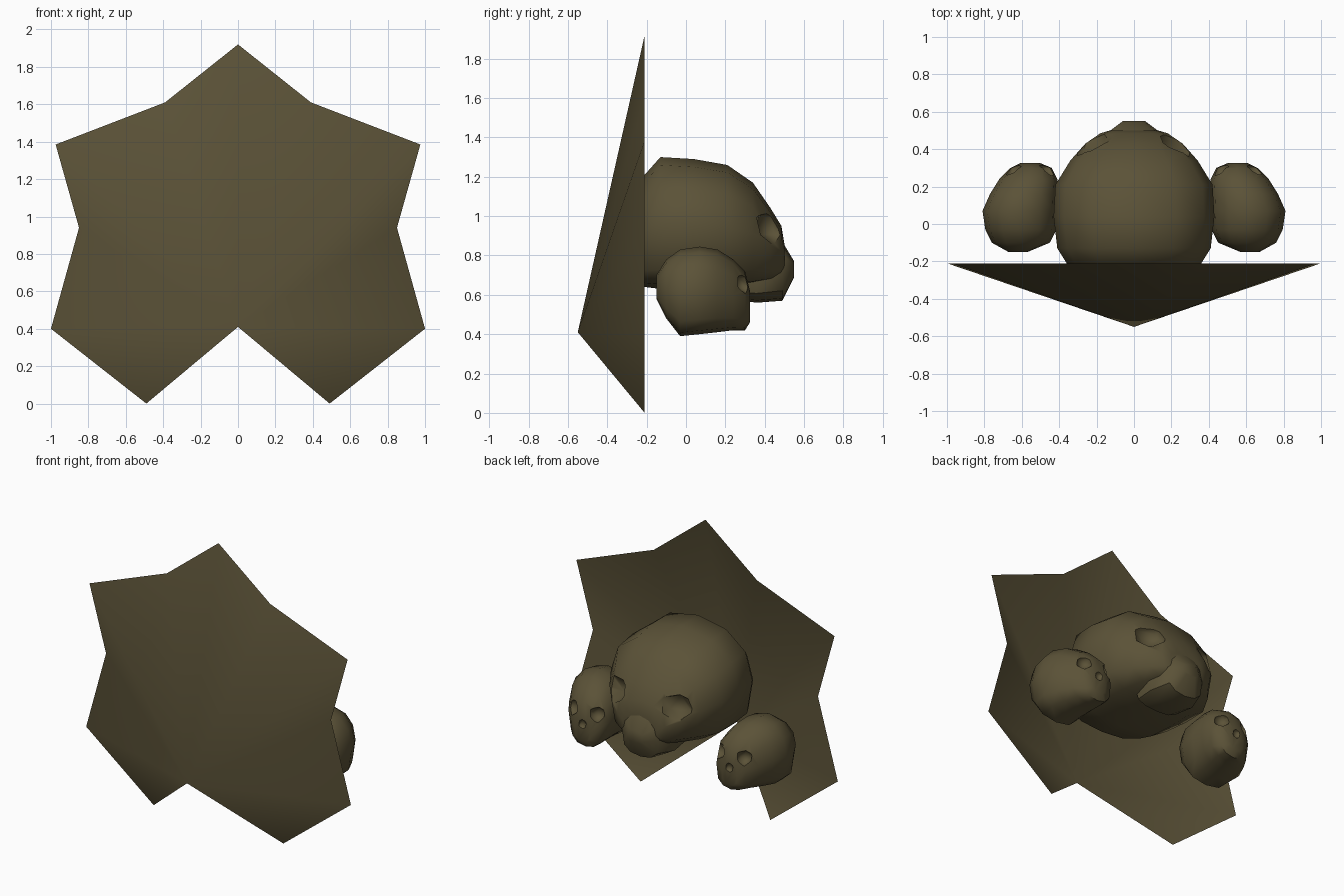
import bpy, bmesh, math
from mathutils import Vector

old = bpy.data.objects.get("Cube")
if old:
    bpy.data.objects.remove(old, do_unlink=True)

# One dull bronze colour for everything
bronze = bpy.data.materials.new("dull_bronze")
bronze.use_nodes = True
colour = (0.105, 0.085, 0.039, 1)
bronze.diffuse_color = colour
bronze.node_tree.nodes["Principled BSDF"].inputs["Base Color"].default_value = colour


def make_object(name, bm):
    mesh = bpy.data.meshes.new(name)
    bm.to_mesh(mesh)
    bm.free()
    mesh.materials.append(bronze)
    obj = bpy.data.objects.new(name, mesh)
    bpy.context.collection.objects.link(obj)
    return obj


def shade(obj, degrees):
    bpy.ops.object.select_all(action="DESELECT")
    obj.select_set(True)
    bpy.context.view_layer.objects.active = obj
    bpy.ops.object.shade_smooth_by_angle(angle=math.radians(degrees))


def loft(name, sections, under=(0.85, 0.6), sides=12):
    """Loft of rounded sections along y: (y, x min, x max, z min, z max)."""
    bm = bmesh.new()
    rings = []
    for y, x0, x1, z0, z1 in sections:
        ring = []
        for i in range(sides):
            a = math.tau * i / sides
            c, s = math.cos(a), math.sin(a)
            # Flatter underneath, rounder on the crown
            wide, tall = under if s < 0 else (0.95, 0.9)
            x = math.copysign(abs(c) ** wide, c)
            z = math.copysign(abs(s) ** tall, s)
            ring.append(bm.verts.new(((x0 + x1) / 2 + x * (x1 - x0) / 2, y,
                                      (z0 + z1) / 2 + z * (z1 - z0) / 2)))
        rings.append(ring)
    for a, b in zip(rings, rings[1:]):
        for i in range(sides):
            j = (i + 1) % sides
            bm.faces.new((a[i], a[j], b[j], b[i]))
    bm.faces.new(rings[0])
    bm.faces.new(rings[-1])
    bmesh.ops.recalc_face_normals(bm, faces=bm.faces[:])
    return make_object(name, bm)


def carve(obj, hollows):
    """Cut low-poly sockets: (centre, radii)."""
    bm = bmesh.new()
    for centre, radii in hollows:
        ball = bmesh.ops.create_icosphere(bm, subdivisions=1, radius=1)["verts"]
        for v in ball:
            v.co = Vector(centre) + Vector(p * r for p, r in zip(v.co, radii))
    cutter = make_object(obj.name + "_cutter", bm)
    cutter.hide_render = True
    mod = obj.modifiers.new("sockets", "BOOLEAN")
    mod.operation = "DIFFERENCE"
    mod.solver = "EXACT"
    mod.object = cutter
    bpy.context.view_layer.update()
    bpy.context.view_layer.objects.active = obj
    bpy.ops.object.modifier_apply(modifier=mod.name)
    bpy.data.objects.remove(cutter, do_unlink=True)


# Open star shield: a fan from the forward point to the flat rim
half_rim = [(0.49, 0), (1, 0.4), (0.85, 0.94), (0.975, 1.385), (0.39, 1.61)]
rim = half_rim + [(0, 1.92)] + [(-x, z) for x, z in reversed(half_rim)]
bm = bmesh.new()
point = bm.verts.new((0, -0.55, 0.41))
edge = [bm.verts.new((x, -0.21, z)) for x, z in rim]
for a, b in zip(edge, edge[1:]):
    bm.faces.new((point, a, b))
shade(make_object("star_shield", bm), 60)

# Large middle skull facing backwards
middle = loft("middle_skull", [
    (-0.31, -0.27, 0.27, 0.67, 1.09),
    (-0.21, -0.36, 0.36, 0.64, 1.21),
    (-0.13, -0.41, 0.41, 0.63, 1.3),
    (0.04, -0.43, 0.43, 0.63, 1.29),
    (0.21, -0.42, 0.42, 0.63, 1.26),
    (0.34, -0.34, 0.34, 0.65, 1.17),
    (0.43, -0.26, 0.26, 0.67, 1.04),
    (0.485, -0.18, 0.18, 0.69, 0.95),
    (0.5, -0.13, 0.13, 0.72, 0.86),
], under=(0.7, 0.5))
carve(middle, [((s * 0.25, 0.45, 0.95), (0.13, 0.11, 0.1)) for s in (-1, 1)])
shade(middle, 55)

# Narrow upper jaw below the nose
jaw = loft("upper_jaw", [
    (0.22, -0.17, 0.17, 0.58, 0.78),
    (0.36, -0.19, 0.19, 0.56, 0.84),
    (0.49, -0.14, 0.14, 0.57, 0.87),
    (0.55, -0.06, 0.06, 0.69, 0.77),
])
shade(jaw, 42)

# Smaller skull on each side
for side, label in ((1, "left"), (-1, "right")):
    sections = [
        (-0.15, 0.57, 0.67, 0.58, 0.7),
        (-0.1, 0.45, 0.76, 0.48, 0.78),
        (-0.03, 0.415, 0.795, 0.39, 0.83),
        (0.07, 0.41, 0.81, 0.4, 0.845),
        (0.16, 0.41, 0.77, 0.41, 0.83),
        (0.24, 0.41, 0.72, 0.42, 0.78),
        (0.3, 0.44, 0.66, 0.42, 0.72),
        (0.325, 0.5, 0.61, 0.46, 0.62),
    ]
    if side < 0:
        sections = [(y, -x1, -x0, z0, z1) for y, x0, x1, z0, z1 in sections]
    head = loft(label + "_skull", sections)
    carve(head, [((side * x, 0.3, 0.66), (0.055, 0.06, 0.055)) for x in (0.46, 0.65)]
          + [((side * 0.555, 0.34, 0.58), (0.035, 0.04, 0.04))])
    shade(head, 50)
